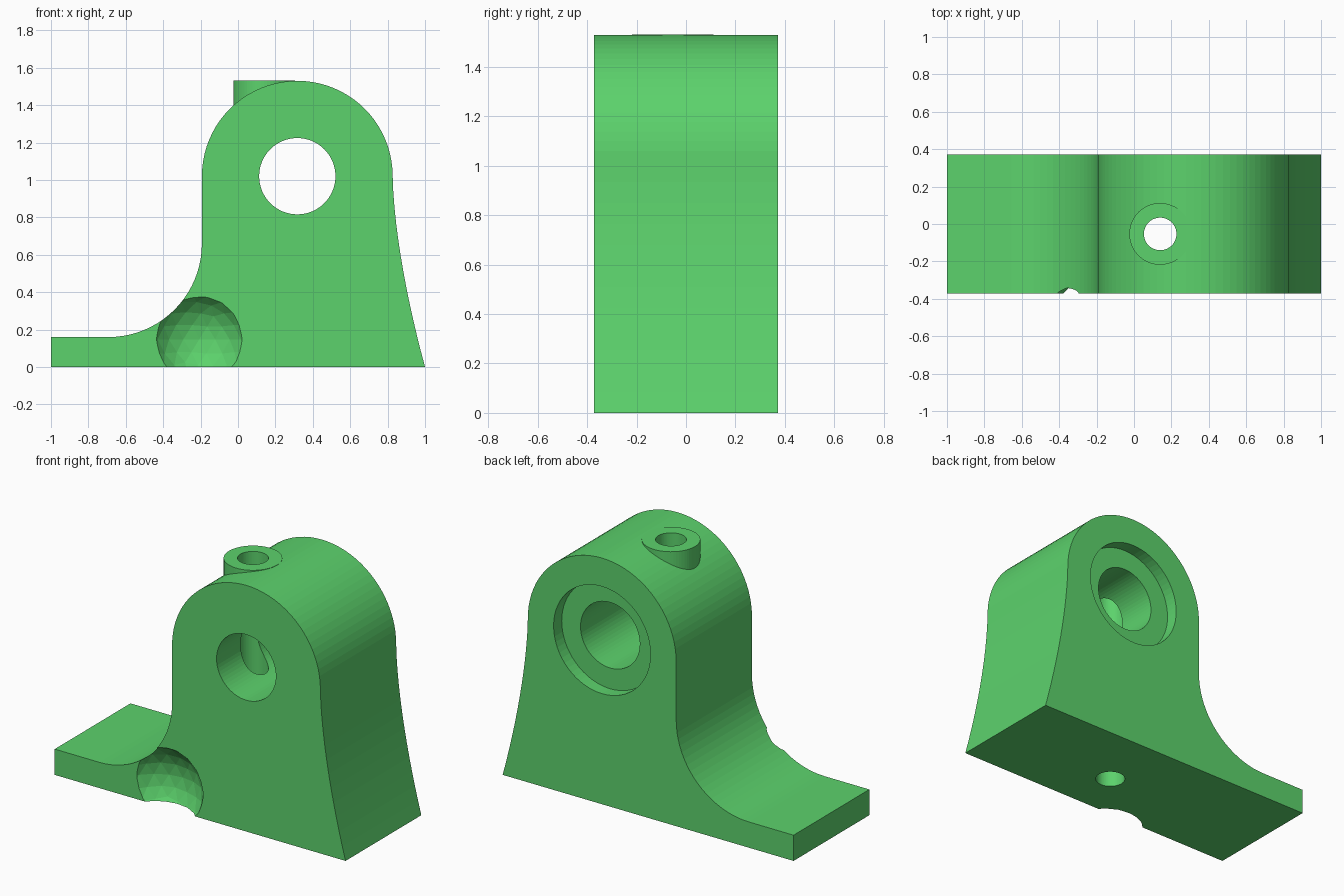
import bpy, bmesh, math
from mathutils import Matrix, Vector

if "Cube" in bpy.data.objects:
    bpy.data.objects.remove(bpy.data.objects["Cube"])

HALF = 0.372                 # half thickness in y
BORE_X, BORE_Z = 0.317, 1.02  # axis of the main bore
R_TOP = 0.51
OIL_X, OIL_Y = 0.14, -0.053   # axis of the vertical oil hole

green = bpy.data.materials.new("green")
green.diffuse_color = (0.107, 0.644, 0.150, 1)
green.use_nodes = True
green.node_tree.nodes["Principled BSDF"].inputs["Base Color"].default_value = green.diffuse_color


def finish(name, bm):
    bmesh.ops.recalc_face_normals(bm, faces=bm.faces)
    mesh = bpy.data.meshes.new(name)
    bm.to_mesh(mesh)
    bm.free()
    mesh.materials.append(green)
    obj = bpy.data.objects.new(name, mesh)
    bpy.context.collection.objects.link(obj)
    return obj


def cylinder(name, start, end, radius, segments=64):
    start, end = Vector(start), Vector(end)
    axis = end - start
    turn = axis.to_track_quat('Z', 'Y').to_matrix().to_4x4()
    bm = bmesh.new()
    bmesh.ops.create_cone(bm, cap_ends=True, segments=segments, radius1=radius,
                          radius2=radius, depth=axis.length,
                          matrix=Matrix.Translation((start + end) / 2) @ turn)
    return finish(name, bm)


def arc(cx, cz, r, a0, a1, n):
    return [(cx + r * math.cos(math.radians(a0 + (a1 - a0) * i / n)),
             cz + r * math.sin(math.radians(a0 + (a1 - a0) * i / n)))
            for i in range(n + 1)]


def combine(target, other, operation):
    mod = target.modifiers.new(other.name, 'BOOLEAN')
    mod.operation, mod.solver, mod.object = operation, 'EXACT', other
    bpy.context.view_layer.objects.active = target
    bpy.ops.object.modifier_apply(modifier=mod.name)
    bpy.data.objects.remove(other)


# Bracket body: foot, concave fillet, round head, flared right side
profile = [(-1, 0), (-1, 0.16)]
profile += arc(-0.693, 0.66, 0.5, -90, 0, 20)
profile += arc(BORE_X, BORE_Z, R_TOP, 180, 0, 40)
flare = BORE_X + R_TOP
profile += [(flare + (1 - flare) * (i / 12) ** 1.6, BORE_Z * (1 - i / 12))
            for i in range(1, 13)]
bm = bmesh.new()
face = bm.faces.new([bm.verts.new((x, -HALF, z)) for x, z in profile])
grown = bmesh.ops.extrude_face_region(bm, geom=[face])
bmesh.ops.translate(bm, vec=(0, 2 * HALF, 0),
                    verts=[v for v in grown["geom"] if isinstance(v, bmesh.types.BMVert)])
body = finish("bearing_bracket", bm)

# Oil boss on the head
combine(body, cylinder("oil_boss", (OIL_X, OIL_Y, 1.28),
                       (OIL_X, OIL_Y, BORE_Z + R_TOP + 0.001), 0.165), 'UNION')

# Main bore, rear counterbore and vertical oil hole
combine(body, cylinder("bore", (BORE_X, -1, BORE_Z), (BORE_X, 1, BORE_Z), 0.204),
        'DIFFERENCE')
combine(body, cylinder("counterbore", (BORE_X, HALF - 0.08, BORE_Z),
                       (BORE_X, 1, BORE_Z), 0.333), 'DIFFERENCE')
combine(body, cylinder("oil_hole", (OIL_X, OIL_Y, -1), (OIL_X, OIL_Y, 2), 0.087),
        'DIFFERENCE')

# Faceted ball-shaped scoop in the lower front
bm = bmesh.new()
bmesh.ops.create_icosphere(bm, subdivisions=3, radius=0.275,
                           matrix=Matrix.Translation((-0.207, -HALF - 0.15, 0.148)))
combine(body, finish("scoop", bm), 'DIFFERENCE')
